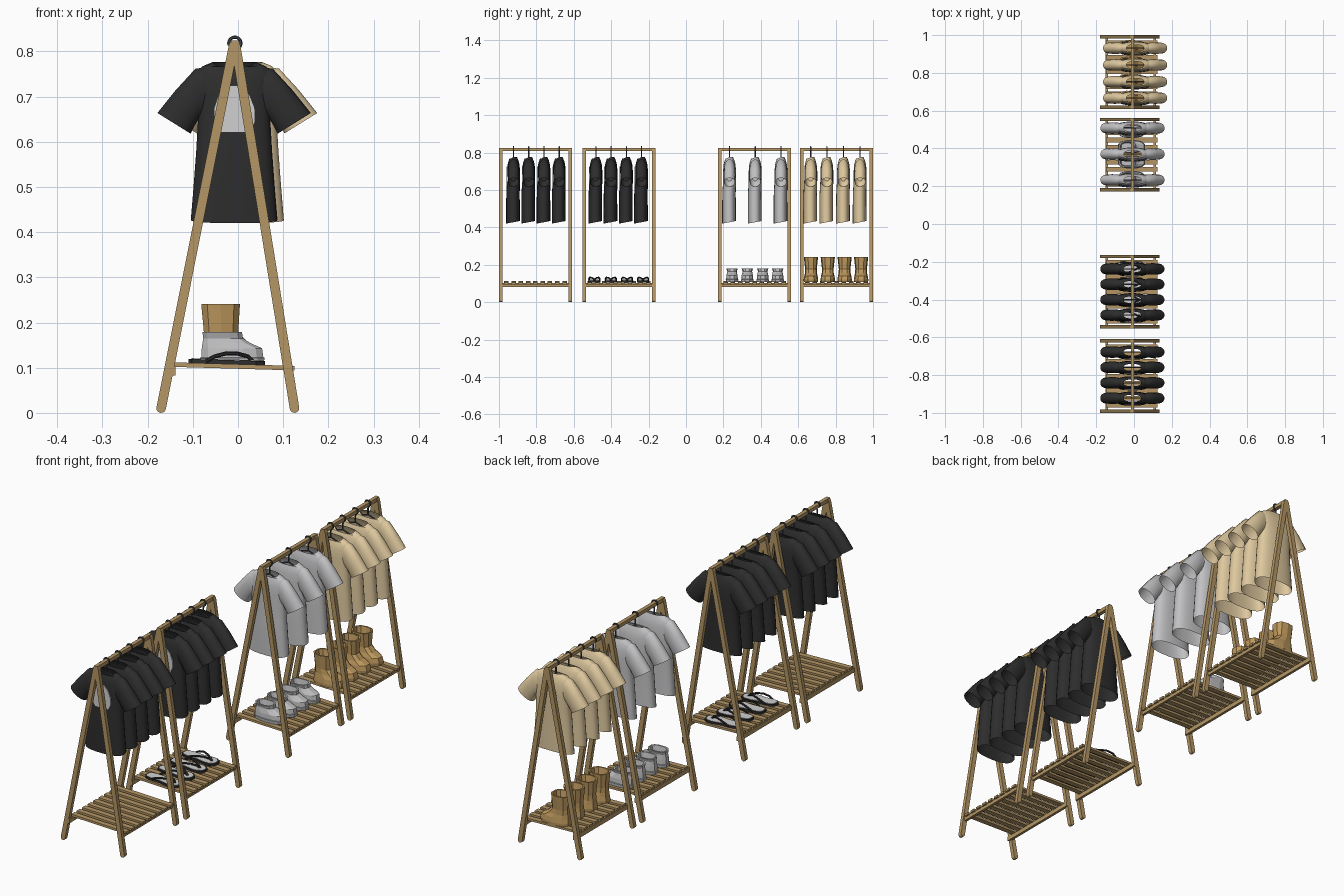
import bpy, bmesh, math
from mathutils import Vector

if "Cube" in bpy.data.objects:
    bpy.data.objects.remove(bpy.data.objects["Cube"])


def srgb(name, r, g, b):
    m = bpy.data.materials.new(name)
    lin = [(c / 255 / 12.92) if c < 10 else ((c / 255 + .055) / 1.055) ** 2.4 for c in (r, g, b)]
    m.diffuse_color = (*lin, 1)
    m.use_nodes = True
    m.node_tree.nodes["Principled BSDF"].inputs["Base Color"].default_value = m.diffuse_color
    return m


WOOD = srgb("wood", 180, 150, 101)
BLACK = srgb("black_cloth", 45, 45, 46)
GREY = srgb("grey_cloth", 193, 193, 195)
TAN = srgb("tan_cloth", 222, 200, 158)
LEATHER = srgb("brown_leather", 190, 153, 94)
PRINT = srgb("light_print", 208, 208, 208)
METAL = srgb("dark_metal", 74, 76, 82)


def finish(name, bm, mat, loc=(0, 0, 0), smooth=None):
    bmesh.ops.recalc_face_normals(bm, faces=bm.faces)
    me = bpy.data.meshes.new(name)
    bm.to_mesh(me)
    bm.free()
    me.materials.append(mat)
    if smooth:
        me.polygons.foreach_set("use_smooth", [True] * len(me.polygons))
        me.set_sharp_from_angle(angle=math.radians(smooth))
    ob = bpy.data.objects.new(name, me)
    ob.location = loc
    bpy.context.collection.objects.link(ob)
    return ob


def loft(bm, rings, cap0=False, cap1=False):
    vs = [[bm.verts.new(p) for p in r] for r in rings]
    n = len(vs[0])
    for a, b in zip(vs, vs[1:]):
        for i in range(n):
            bm.faces.new((a[i], a[(i + 1) % n], b[(i + 1) % n], b[i]))
    if cap0:
        bm.faces.new(vs[0])
    if cap1:
        bm.faces.new(vs[-1])


def oval(n, p):
    """Unit superellipse points; p = 2 is a circle, larger is boxier."""
    out = []
    for i in range(n):
        a = 2 * math.pi * (i + .5) / n
        c, s = math.cos(a), math.sin(a)
        out.append((math.copysign(abs(c) ** (2 / p), c), math.copysign(abs(s) ** (2 / p), s)))
    return out


def tube(bm, path, r, sides=6):
    path = [Vector(p) for p in path]
    rings = []
    for i, p in enumerate(path):
        t = (path[min(i + 1, len(path) - 1)] - path[max(i - 1, 0)]).normalized()
        ref = Vector((0, 1, 0)) if abs(t.y) < .8 else Vector((0, 0, 1))
        u = t.cross(ref).normalized()
        v = t.cross(u)
        rings.append([p + r * (u * math.cos(k * math.tau / sides) + v * math.sin(k * math.tau / sides))
                      for k in range(sides)])
    loft(bm, rings, True, True)


def box(bm, x0, x1, y0, y1, z0, z1, dz=0):
    """Box whose +x end is shifted down by dz."""
    loft(bm, [[(x, y0, z0 - d), (x, y1, z0 - d), (x, y1, z1 - d), (x, y0, z1 - d)]
              for x, d in ((x0, 0), (x1, dz))], True, True)


def leg(bm, a, b, y0, y1, r=.0105):
    """Flat bar with rounded ends in the xz plane."""
    a, b = Vector((a[0], 0, a[1])), Vector((b[0], 0, b[1]))
    ang = math.atan2(b.z - a.z, b.x - a.x)
    pts = []
    for c, s in ((b, -.5), (a, .5)):
        for k in range(7):
            t = ang + s * math.pi + k * math.pi / 6
            pts.append((c.x + r * math.cos(t), c.z + r * math.sin(t)))
    loft(bm, [[(x, y, z) for x, z in pts] for y in (y0, y1)], True, True)


def rack(y0, y1):
    # A-frame ends
    bm = bmesh.new()
    for a, b in ((y0, y0 + .018), (y1 - .018, y1)):
        leg(bm, (-.17, .0105), (-.010, .812), a, b)
        leg(bm, (.125, .0105), (-.005, .812), a, b)
    finish("rack_legs", bm, WOOD)
    # hanging bar and shelf rails
    bm = bmesh.new()
    box(bm, -.016, .001, y0, y1, .808, .824)
    box(bm, -.150, -.138, y0, y1, .083, .103)
    box(bm, .104, .116, y0, y1, .080, .097)
    finish("rack_rails", bm, WOOD)
    # shelf slats
    bm = bmesh.new()
    n = 9
    step = (y1 - y0 - .04) / n
    for i in range(n):
        c = y0 + .02 + step * (i + .5)
        box(bm, -.148, .125, c - .012, c + .012, .102, .112, .008)
    finish("shelf_slats", bm, WOOD)


def hanger(y):
    bm = bmesh.new()
    arc = [(-.007 + .0135 * math.cos(math.radians(a)), 0, .818 + .0135 * math.sin(math.radians(a)))
           for a in range(200, -61, -20)]
    tube(bm, arc + [(-.006, 0, .797), (-.006, 0, .768)], .0035)
    tube(bm, [(-.08, 0, .735), (-.04, 0, .757), (-.006, 0, .768), (.028, 0, .757), (.068, 0, .735)], .0035)
    finish("hanger", bm, METAL, (0, y, 0), 40)


def shirt(x, y, mat, printed=False):
    bm = bmesh.new()
    # body: height, half width, half depth
    body = [(.427, .096, .037), (.50, .090, .037), (.58, .084, .036), (.65, .080, .035), (.70, .083, .035),
            (.735, .086, .032), (.755, .083, .027), (.767, .070, .022), (.777, .046, .018)]
    rings = []
    for z, hw, hd in body:
        ring = []
        for c, s in oval(24, 2.5):
            dz = .007 * s if z < .45 else (min(0, s) * .012 if z > .77 else 0)
            ring.append((hw * c, hd * s - (.003 if z < .6 else 0), z + dz))
        rings.append(ring)
    loft(bm, rings)
    # sleeves: top point, bottom point, half depth
    sleeve = [(.050, .766, .050, .665, .022), (.085, .763, .078, .650, .030),
              (.130, .714, .088, .634, .031), (.170, .664, .096, .618, .029)]
    for sx in (-1, 1):
        loft(bm, [[(sx * ((tx + bx) / 2 + (tx - bx) / 2 * c), hd * s, (tz + bz) / 2 + (tz - bz) / 2 * c)
                   for c, s in oval(16, 2.2)] for tx, tz, bx, bz, hd in sleeve])
    finish("shirt", bm, mat, (x, y, 0), 45)
    if printed:
        # plain chest patch
        bm = bmesh.new()
        pts = [(-.030, .622), (.036, .622), (.047, .645), (.046, .675), (.034, .705), (.014, .725),
               (-.014, .725), (-.034, .705), (-.044, .675), (-.044, .645)]
        loft(bm, [[(px, py, pz) for px, pz in pts] for py in (-.0368, -.030)], True, True)
        finish("chest_patch", bm, PRINT, (x, y, 0))


def shoe(name, y, mat, rows, n):
    """Hollow shoe from horizontal rings: height, heel x, toe x, half width."""
    z, a, b, w = rows[-1]
    rows = rows + [(z, a + .007, b - .007, w - .007), (z - .03, a + .012, b - .012, w - .012)]
    bm = bmesh.new()
    loft(bm, [[((a + b) / 2 + (b - a) / 2 * c, w * s, z) for c, s in oval(n, 2.6)]
              for z, a, b, w in rows], True, True)
    finish(name, bm, mat, (0, y, 0))


def sandal(y):
    # sole outline, heel to toe, mirrored
    half = [(-.110, .010), (-.102, .022), (-.08, .027), (-.03, .026), (.01, .033), (.04, .031), (.056, .018), (.060, .006)]
    pts = half + [(a, -b) for a, b in reversed(half)]
    for name, mat, k, z0, z1 in (("sandal_sole", BLACK, 1, .107, .117), ("sandal_footbed", PRINT, .84, .114, .1185)):
        bm = bmesh.new()
        loft(bm, [[(-.025 + (a + .025) * (k + (1 - k) / 2), b * k, z - .03 * (a + .025)) for a, b in pts]
                  for z in (z0, z1)], True, True)
        finish(name, bm, mat, (0, y, 0))
    bm = bmesh.new()
    for s in (-1, 1):
        tube(bm, [(.032, 0, .115), (.022, s * .004, .125), (.0, s * .014, .131), (-.025, s * .024, .132),
                  (-.052, s * .029, .125), (-.070, s * .027, .115)], .0045)
    finish("sandal_strap", bm, BLACK, (0, y, 0), 50)


# racks with shirts: ends, shirt positions, x offset, cloth, chest patch
for y0, y1, spots, x, mat, pr in (
        (-1.0, -.61, (-.922, -.841, -.759, -.678), -.009, BLACK, True),
        (-.553, -.163, (-.482, -.401, -.319, -.238), -.009, BLACK, True),
        (.172, .562, (.233, .370, .508), -.008, GREY, False),
        (.61, 1.0, (.667, .753, .842, .931), .006, TAN, False)):
    rack(y0, y1)
    for y in spots:
        hanger(y)
        shirt(x, y, mat, pr)

# footwear on the shelves
for y in (-.490, -.402, -.315, -.230):
    sandal(y)
for y in (.246, .328, .410, .490):
    shoe("sneaker", y, GREY, [(.108, -.084, .058, .033), (.122, -.086, .061, .035), (.123, -.083, .058, .032),
                              (.143, -.082, .055, .031), (.155, -.080, .028, .028), (.165, -.078, .012, .026),
                              (.179, -.080, .010, .031)], 12)
for y in (.668, .758, .848, .936):
    shoe("boot", y, LEATHER, [(.107, -.083, .058, .038), (.120, -.084, .060, .039), (.140, -.081, .054, .036),
                              (.156, -.079, .024, .032), (.178, -.077, .002, .031), (.241, -.083, .006, .038)], 10)
